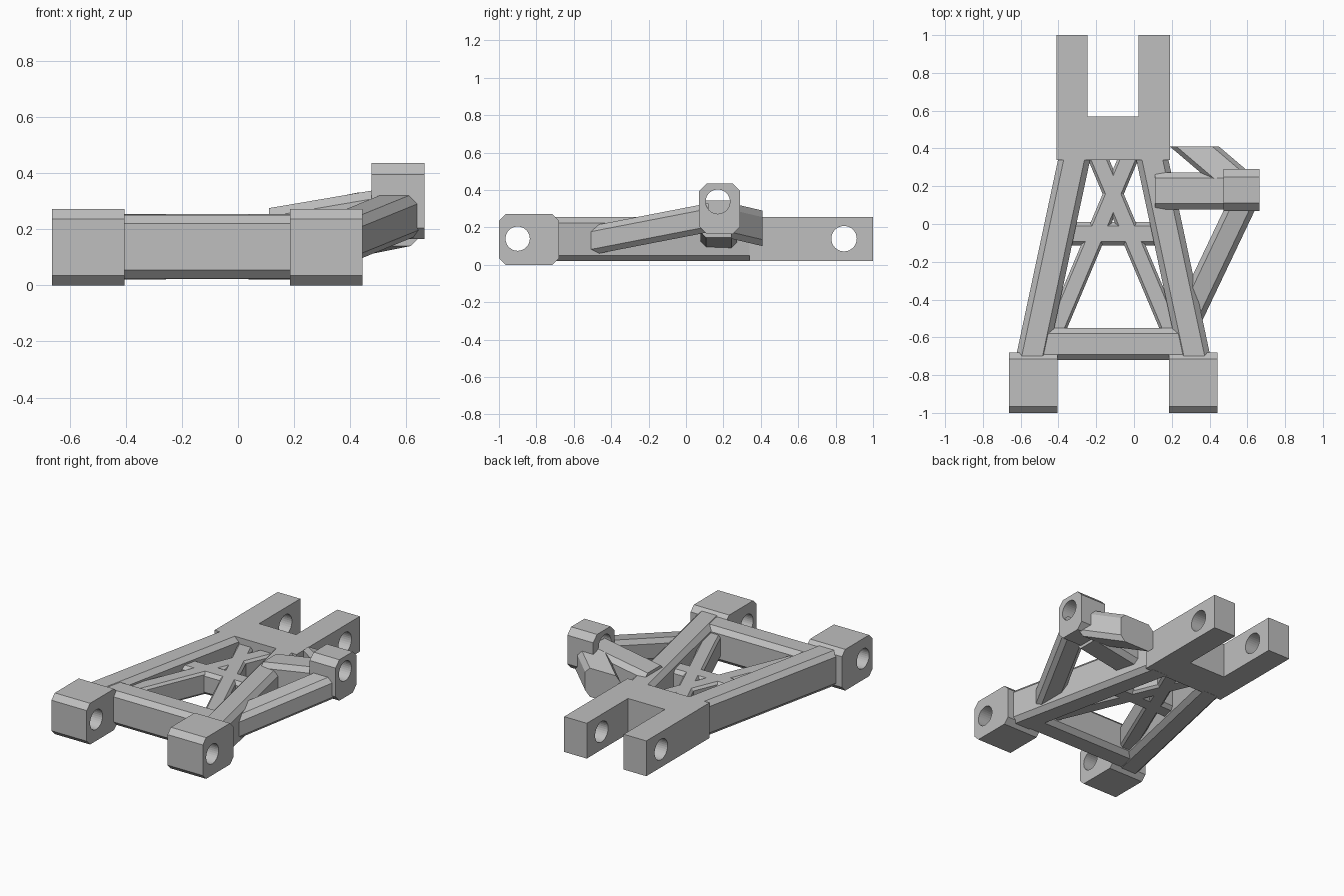
import bpy
import bmesh
import math
from mathutils import Vector

cube = bpy.data.objects.get("Cube")
if cube:
    bpy.data.objects.remove(cube, do_unlink=True)

MID = -0.11  # symmetry line of the main frame

grey = bpy.data.materials.new("plain grey")
grey.use_nodes = True
tone = (0.52, 0.52, 0.52, 1)
grey.diffuse_color = tone
grey.node_tree.nodes["Principled BSDF"].inputs["Base Color"].default_value = tone


def finish(name, bm):
    bmesh.ops.recalc_face_normals(bm, faces=bm.faces)
    mesh = bpy.data.meshes.new(name)
    bm.to_mesh(mesh)
    bm.free()
    mesh.materials.append(grey)
    obj = bpy.data.objects.new(name, mesh)
    bpy.context.collection.objects.link(obj)
    return obj


def octagon(w, h, c):
    """Rectangle with its four corners cut off."""
    a, b = w / 2, h / 2
    return [(-a + c, -b), (a - c, -b), (a, -b + c), (a, b - c),
            (a - c, b), (-a + c, b), (-a, b - c), (-a, -b + c)]


def beam(name, axis, start, end, w, h, c):
    """Chamfered beam whose ends are cut square to the x or y axis."""
    bm = bmesh.new()
    rings = []
    for centre in (start, end):
        ring = []
        for u, v in octagon(w, h, c):
            off = Vector((0, u, v)) if axis == "x" else Vector((u, 0, v))
            ring.append(bm.verts.new(Vector(centre) + off))
        rings.append(ring)
    n = len(rings[0])
    for i in range(n):
        j = (i + 1) % n
        bm.faces.new((rings[0][i], rings[0][j], rings[1][j], rings[1][i]))
    for ring in rings:
        bm.faces.new(ring)
    return finish(name, bm)


def plate(name, outline, z0, z1):
    """Flat outline extruded upwards."""
    bm = bmesh.new()
    face = bm.faces.new([bm.verts.new((x, y, z0)) for x, y in outline])
    top = bmesh.ops.extrude_face_region(bm, geom=[face])["geom"]
    bmesh.ops.translate(bm, vec=(0, 0, z1 - z0),
                        verts=[v for v in top if isinstance(v, bmesh.types.BMVert)])
    return finish(name, bm)


def drill(obj, y, z, radius):
    """Bolt hole running along x."""
    bpy.ops.mesh.primitive_cylinder_add(vertices=32, radius=radius, depth=3,
                                        location=(0, y, z),
                                        rotation=(0, math.pi / 2, 0))
    cutter = bpy.context.object
    cutter.name = "hole_cutter"
    cutter.hide_render = True
    cutter.data.materials.append(grey)
    mod = obj.modifiers.new("bolt hole", "BOOLEAN")
    mod.operation = "DIFFERENCE"
    mod.solver = "EXACT"
    mod.object = cutter
    bpy.context.view_layer.objects.active = obj
    bpy.ops.object.modifier_apply(modifier=mod.name)
    bpy.data.objects.remove(cutter, do_unlink=True)


# Rear fork with two prongs
half = [(0.3, 0.34), (0.3, 1.0), (0.135, 1.0), (0.135, 0.57)]
outline = [(MID + x, y) for x, y in half]
outline += [(MID - x, y) for x, y in reversed(half)]
fork = plate("rear_fork", outline, 0.022, 0.255)
drill(fork, 0.845, 0.14, 0.068)

# Mirrored parts: pivot blocks, side rails and crossed braces
for side, s in (("right", -1), ("left", 1)):
    block = beam(side + "_pivot_block", "x", (MID + s * 0.295, -0.84, 0.136),
                 (MID + s * 0.553, -0.84, 0.136), 0.32, 0.272, 0.035)
    drill(block, -0.9, 0.14, 0.065)
    beam(side + "_rail", "y", (MID + s * 0.44, -0.75, 0.138),
         (MID + s * 0.203, 0.36, 0.138), 0.17, 0.234, 0.03)
    beam(side + "_diagonal_brace", "y", (MID + s * 0.312, -0.58, 0.138),
         (MID - s * 0.085, 0.36, 0.138), 0.112, 0.15, 0.015)

# Cross members
beam("front_cross_bar", "x", (MID - 0.4, -0.635, 0.138),
     (MID + 0.4, -0.635, 0.138), 0.17, 0.226, 0.03)
beam("middle_cross_bar", "x", (MID - 0.23, -0.052, 0.138),
     (MID + 0.23, -0.052, 0.138), 0.125, 0.15, 0.022)

# Raised side mount and the three arms that carry it
mount = beam("side_mount", "x", (0.475, 0.18, 0.3), (0.664, 0.18, 0.3),
             0.22, 0.27, 0.04)
beam_a = beam("mount_cross_arm", "x", (0.11, 0.175, 0.175), (0.52, 0.175, 0.245),
              0.195, 0.2, 0.03)
drill(mount, 0.17, 0.338, 0.065)
beam("mount_front_arm", "y", (0.275, -0.52, 0.128), (0.58, 0.12, 0.252),
     0.165, 0.155, 0.03)
beam("mount_rear_arm", "y", (0.32, 0.41, 0.195), (0.52, 0.24, 0.235),
     0.26, 0.19, 0.035)
